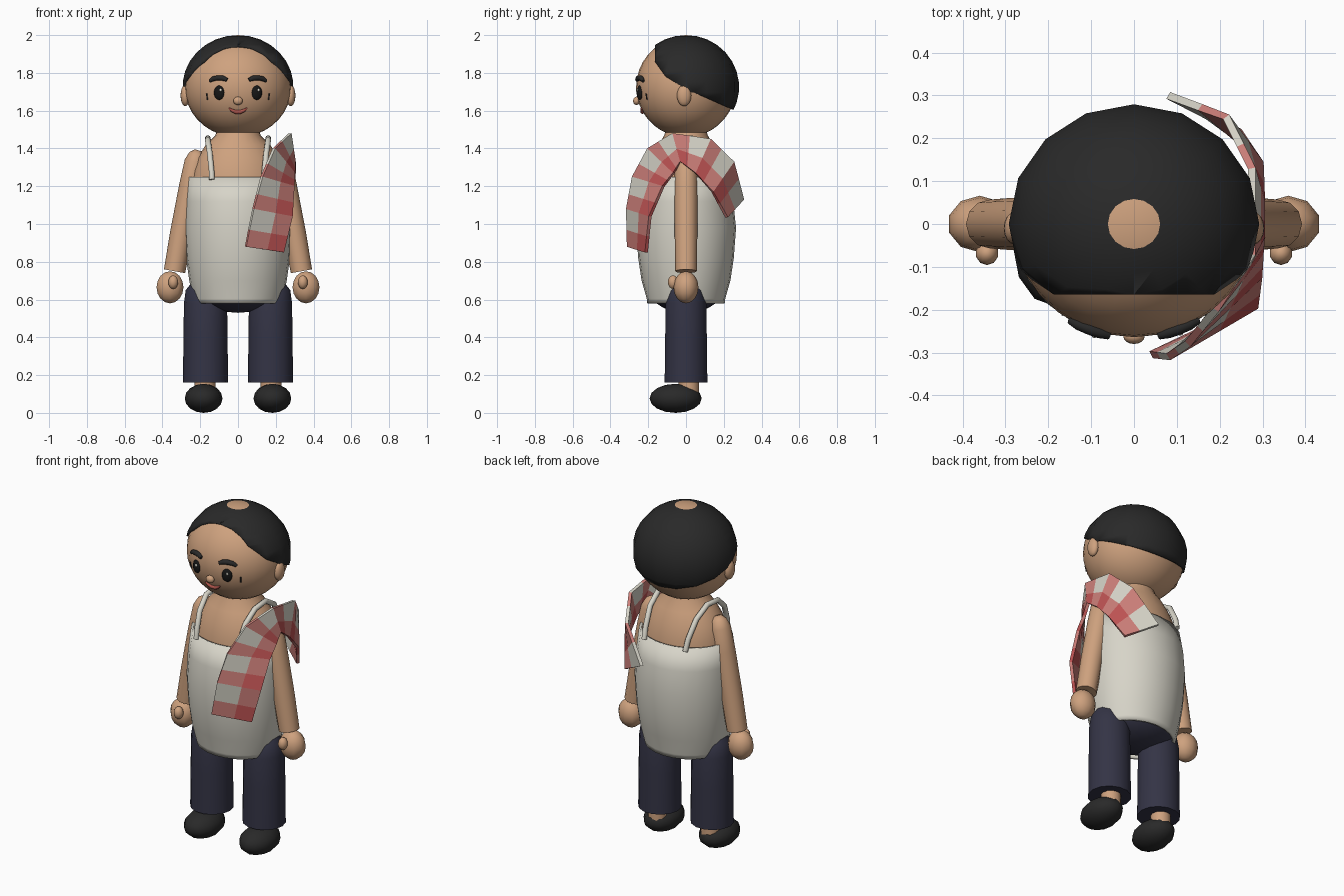
import bpy, bmesh, math
from mathutils import Vector, Matrix

if "Cube" in bpy.data.objects:
    bpy.data.objects.remove(bpy.data.objects["Cube"])


def mat(name, rgb):
    m = bpy.data.materials.new(name)
    m.diffuse_color = (*rgb, 1)
    m.use_nodes = True
    m.node_tree.nodes["Principled BSDF"].inputs["Base Color"].default_value = m.diffuse_color
    return m


SKIN = mat("skin", (0.62, 0.36, 0.21))
HAIR = mat("black", (0.022, 0.022, 0.022))
CLOTH = mat("off_white", (0.68, 0.66, 0.58))
NAVY = mat("navy", (0.034, 0.034, 0.06))
PINK = mat("scarf_pink", (0.6, 0.21, 0.19))
RED = mat("scarf_red", (0.5, 0.085, 0.085))
LIPS = mat("lips", (0.42, 0.09, 0.07))
EYE = mat("eye_black", (0.008, 0.008, 0.008))


def finish(name, bm, mats, smooth=True, angle=50):
    bmesh.ops.recalc_face_normals(bm, faces=bm.faces)
    me = bpy.data.meshes.new(name)
    bm.to_mesh(me)
    bm.free()
    ob = bpy.data.objects.new(name, me)
    bpy.context.collection.objects.link(ob)
    for m in mats:
        me.materials.append(m)
    if smooth:
        bpy.ops.object.select_all(action='DESELECT')
        ob.select_set(True)
        bpy.context.view_layer.objects.active = ob
        bpy.ops.object.shade_smooth_by_angle(angle=math.radians(angle))
    return ob


def sphere_bm(c, r, segs=16, rings=10, rot=0):
    bm = bmesh.new()
    bmesh.ops.create_uvsphere(bm, u_segments=segs, v_segments=rings, radius=1)
    m = Matrix.Translation(c) @ Matrix.Rotation(rot, 4, 'Z') @ Matrix.Diagonal((*r, 1))
    bmesh.ops.transform(bm, matrix=m, verts=bm.verts)
    return bm


def ball(name, c, r, m, **kw):
    return finish(name, sphere_bm(c, r, **kw), [m])


def skin_rings(bm, rings, caps=True):
    n = len(rings[0])
    for a, b in zip(rings, rings[1:]):
        for i in range(n):
            bm.faces.new((a[i], a[(i + 1) % n], b[(i + 1) % n], b[i]))
    if caps:
        bm.faces.new(rings[0])
        bm.faces.new(rings[-1])


def lathe(name, prof, m, c=(0, 0), segs=24, caps=True):
    """Elliptical stack of (rx, ry, z)."""
    bm = bmesh.new()
    ts = [2 * math.pi * i / segs for i in range(segs)]
    skin_rings(bm, [[bm.verts.new((c[0] + rx * math.cos(t), c[1] + ry * math.sin(t), z))
                     for t in ts] for rx, ry, z in prof], caps)
    return finish(name, bm, [m])


def tube(name, pts, radii, m, segs=10):
    """Round tube through pts with a radius at each point."""
    bm = bmesh.new()
    pts = [Vector(p) for p in pts]
    rings = []
    for i, p in enumerate(pts):
        d = pts[min(i + 1, len(pts) - 1)] - pts[max(i - 1, 0)]
        q = d.to_track_quat('Z', 'Y')
        rings.append([bm.verts.new(p + q @ Vector((math.cos(a), math.sin(a), 0)) * radii[i])
                      for a in (2 * math.pi * k / segs for k in range(segs))])
    skin_rings(bm, rings)
    return finish(name, bm, [m])


# Head, with a helper that finds the face surface
HC, HR = 1.725, (0.283, 0.264, 0.265)
ball("head", (0, 0, HC), HR, SKIN, segs=28, rings=18)


def face(x, z, out=0.0):
    k = 1 - (x / HR[0]) ** 2 - ((z - HC) / HR[2]) ** 2
    return Vector((x, -HR[1] * math.sqrt(max(k, 0)) - out, z))


# Hair cap: ellipsoid trimmed by the hairline, with a bare crown
bm = sphere_bm((0, 0, HC), (0.294, 0.281, 0.275), segs=16, rings=15)
cuts = [((-0.165, 1.8), (1, 0))]
line = [(-0.165, 1.86), (-0.09, 1.755), (0.0, 1.715), (0.23, 1.575)]
for (y0, z0), (y1, z1) in zip(line, line[1:]):
    cuts.append(((y0, z0), (z0 - z1, y1 - y0)))
for co, no in cuts:
    bmesh.ops.bisect_plane(bm, geom=bm.verts[:] + bm.edges[:] + bm.faces[:],
                           plane_co=(0, *co), plane_no=Vector((0, *no)).normalized(),
                           clear_inner=True)
for f in bm.faces:
    c = f.calc_center_median()
    f.material_index = int(c.z > 1.97 and c.xy.length < 0.055)
hair = finish("hair", bm, [HAIR, SKIN])
s = hair.modifiers.new("thickness", 'SOLIDIFY')
s.thickness, s.offset = 0.02, -1

# Face features
ball("nose", (0, -0.262, 1.652), (0.025, 0.018, 0.022), SKIN)
tube("mouth", [face(x, 1.592 + 9 * x * x, 0.002) for x in (-0.048, -0.03, -0.012, 0.012, 0.03, 0.048)],
     [0.004, 0.009, 0.011, 0.011, 0.009, 0.004], LIPS, segs=8)
for sx, side in ((-1, "right"), (1, "left")):
    ball(side + "_ear", (sx * 0.279, -0.01, 1.68), (0.025, 0.038, 0.056), SKIN)
    ball(side + "_eye", face(sx * 0.1, 1.695), (0.029, 0.014, 0.038), EYE, rot=sx * 0.34)
    ball(side + "_eye_glint", face(sx * 0.1 + 0.008, 1.709, 0.012), (0.007, 0.005, 0.008),
         CLOTH, segs=8, rings=6)
    tube(side + "_brow", [face(sx * x, z, 0.004) for x, z in
                          ((0.058, 1.763), (0.08, 1.772), (0.105, 1.774), (0.13, 1.769), (0.15, 1.757))],
         [0.01, 0.014, 0.014, 0.013, 0.008], HAIR)
    tube(side + "_cheek_line", [face(sx * 0.166, 1.69), face(sx * 0.162, 1.657)],
         [0.004, 0.004], HAIR, segs=6)

# Torso, hips and tank top
lathe("torso", [(0.2, 0.17, 0.7), (0.245, 0.21, 0.95), (0.25, 0.205, 1.2), (0.24, 0.195, 1.28),
                (0.215, 0.175, 1.35), (0.17, 0.145, 1.42), (0.12, 0.115, 1.47), (0.1, 0.1, 1.53)], SKIN)
ball("hips", (0, 0, 0.66), (0.25, 0.2, 0.13), NAVY)
shirt = lathe("tank_top", [(0.232, 0.205, 0.58), (0.24, 0.208, 0.605), (0.258, 0.235, 0.7),
                           (0.275, 0.253, 0.82), (0.284, 0.265, 0.98), (0.279, 0.25, 1.12),
                           (0.268, 0.218, 1.25)], CLOTH, caps=False)
s = shirt.modifiers.new("thickness", 'SOLIDIFY')
s.thickness, s.offset = 0.015, -1

for sx, side in ((-1, "right"), (1, "left")):
    # Shoulder strap
    tube(side + "_strap", [(sx * x, y, z) for x, y, z in
                           ((0.138, -0.195, 1.235), (0.14, -0.188, 1.28), (0.15, -0.145, 1.38),
                            (0.16, -0.07, 1.445), (0.16, 0.03, 1.455), (0.152, 0.12, 1.4),
                            (0.14, 0.18, 1.3), (0.135, 0.2, 1.235))], [0.015] * 8, CLOTH)
    # Arm, hand and thumb
    tube(side + "_arm", [(sx * x, 0, z) for x, z in
                         ((0.21, 1.39), (0.216, 1.37), (0.225, 1.33), (0.25, 1.2),
                          (0.3, 0.95), (0.336, 0.75))],
         [0.02, 0.043, 0.058, 0.062, 0.06, 0.057], SKIN, segs=12)
    ball(side + "_hand", (sx * 0.36, 0, 0.665), (0.075, 0.066, 0.085), SKIN, segs=10, rings=8)
    ball(side + "_thumb", (sx * 0.343, -0.068, 0.692), (0.027, 0.028, 0.036), SKIN, segs=10, rings=8)
    # Trouser leg, ankle and shoe
    lathe(side + "_trouser_leg", [(0.119, 0.116, 0.16), (0.117, 0.113, 0.4), (0.114, 0.11, 0.58),
                                  (0.105, 0.095, 0.65), (0.065, 0.055, 0.7)],
          NAVY, c=(sx * 0.172, 0), segs=14)
    lathe(side + "_ankle", [(0.055, 0.055, 0.06), (0.055, 0.055, 0.2)], SKIN,
          c=(sx * 0.175, 0.015), segs=12)
    ball(side + "_shoe", (sx * 0.182, -0.055, 0.077), (0.1, 0.138, 0.077), HAIR, segs=12, rings=8)

# Checked scarf over the left shoulder: neck-side edge, then arm-side edge
inner = [(0.04, -0.305, 0.88), (0.08, -0.31, 1.08), (0.125, -0.28, 1.25), (0.19, -0.2, 1.4),
         (0.275, -0.07, 1.48), (0.275, 0.13, 1.45), (0.215, 0.25, 1.33), (0.08, 0.3, 1.13)]
outer = [(0.24, -0.21, 0.85), (0.285, -0.19, 1.04), (0.293, -0.12, 1.2), (0.295, -0.065, 1.27),
         (0.297, -0.03, 1.33), (0.297, 0.05, 1.27), (0.295, 0.14, 1.17), (0.245, 0.215, 1.035)]
bm = bmesh.new()
cols = (0, 0.56, 1)
rows = []
for i in range(len(inner)):
    for t in (0, 0.45):
        if i == len(inner) - 1 and t:
            continue
        j = min(i + 1, len(inner) - 1)
        a = Vector(inner[i]).lerp(Vector(inner[j]), t)
        b = Vector(outer[i]).lerp(Vector(outer[j]), t)
        rows.append([bm.verts.new(a.lerp(b, u)) for u in cols])
for r, (p, q) in enumerate(zip(rows, rows[1:])):
    for c in range(2):
        f = bm.faces.new((p[c], p[c + 1], q[c + 1], q[c]))
        f.material_index = c + (r % 2 == 0)
scarf = finish("checked_scarf", bm, [CLOTH, PINK, RED], smooth=False)
s = scarf.modifiers.new("thickness", 'SOLIDIFY')
s.thickness, s.offset = 0.018, 0
